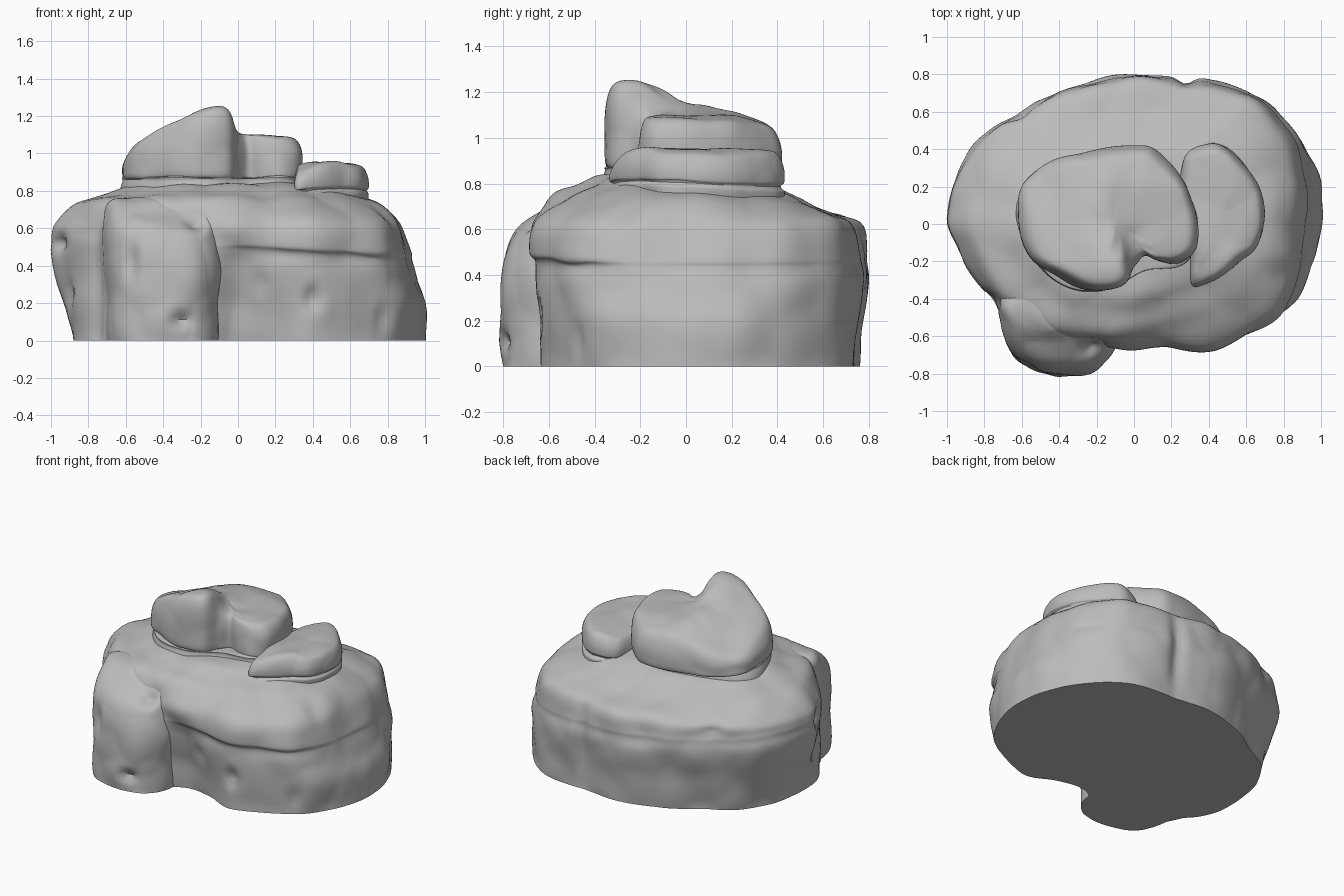
import bpy, bmesh, math
from mathutils import Vector, noise

if "Cube" in bpy.data.objects:
    bpy.data.objects.remove(bpy.data.objects["Cube"], do_unlink=True)

stone = bpy.data.materials.new("grey stone")
stone.use_nodes = True
GREY = (0.5, 0.5, 0.5, 1)
stone.diffuse_color = GREY
bsdf = stone.node_tree.nodes["Principled BSDF"]
bsdf.inputs["Base Color"].default_value = GREY
bsdf.inputs["Roughness"].default_value = 0.9

# Chipped hollows and clefts: x, y, z, horizontal radius, vertical radius, depth
CHIPS = [
    (-.22, -.70, .66, .06, .05, .05), (.40, -.66, .22, .05, .06, .05),
    (-.30, -.80, .11, .06, .04, .04), (.12, -.62, .30, .04, .05, .02),
    (.78, -.48, .12, .05, .08, .03), (-.58, -.76, .42, .05, .10, .03),
    (.28, .79, .40, .05, .50, .04), (-.78, -.42, .40, .05, .60, .03),
    (-.95, -.10, .52, .07, .05, .05), (-.92, -.16, .25, .06, .06, .03),
    (.80, -.28, .70, .07, .15, .03), (-.62, .60, .60, .07, .05, .03),
]


def spline(pts, i, t, closed):
    """Catmull-Rom point between pts[i] and pts[i + 1]."""
    n = len(pts)
    a, b, c, d = (pts[k % n if closed else min(max(k, 0), n - 1)] for k in range(i - 1, i + 3))
    return b + ((c - a) * t + (2 * a - 5 * b + 4 * c - d) * t * t + (3 * b - a - 3 * c + d) * t ** 3) / 2


def loft(name, rings, around=192, step=5, rough=.03):
    """Skin smooth closed rings, close both ends, then weather the surface."""
    n = len(rings[0])
    dense = []
    for ring in rings:
        dense.append([spline(ring, int(k * n / around), (k * n / around) % 1, True) for k in range(around)])
    bm = bmesh.new()
    rows = []
    for i in range(len(dense) - 1):
        for s in range(step + (i == len(dense) - 2)):
            rows.append([bm.verts.new(spline([r[k] for r in dense], i, s / step, False))
                         for k in range(around)])
    for lo, hi in zip(rows, rows[1:]):
        for k in range(around):
            m = (k + 1) % around
            bm.faces.new((lo[k], lo[m], hi[m], hi[k]))
    bm.faces.new(rows[0][::-1])
    tip = sum((v.co for v in rows[-1]), Vector()) / around
    top = bm.verts.new(tip)
    for k in range(around):
        bm.faces.new((rows[-1][k], rows[-1][(k + 1) % around], top))
    bmesh.ops.recalc_face_normals(bm, faces=bm.faces)
    bm.normal_update()

    # Chiselled facets, soft waviness and local chips
    moves = []
    for v in bm.verts:
        p = v.co
        cell = noise.voronoi(p * 4 + Vector((.3, .7, .1)))[0][0]
        push = rough * (.4 - cell) + .008 * noise.noise(p * 5)
        for x, y, z, r, rz, depth in CHIPS:
            d = ((p.x - x) ** 2 + (p.y - y) ** 2) / r ** 2 + ((p.z - z) / rz) ** 2
            push -= depth * math.exp(-d)
        moves.append(v.normal * push)
    for v, move in zip(bm.verts, moves):
        grounded = v.co.z < .002
        v.co += move
        v.co.z = 0 if grounded else max(v.co.z, .004)

    mesh = bpy.data.meshes.new(name)
    bm.to_mesh(mesh)
    bm.free()
    mesh.materials.append(stone)
    obj = bpy.data.objects.new(name, mesh)
    bpy.context.collection.objects.link(obj)
    bpy.ops.object.select_all(action='DESELECT')
    obj.select_set(True)
    bpy.context.view_layer.objects.active = obj
    bpy.ops.object.shade_smooth_by_angle(angle=math.radians(35))


def boulder(name, outline, floor, height, levels, rough=.03):
    """Stack scaled copies of an outline between a floor and a height surface."""
    c = Vector((sum(p[0] for p in outline), sum(p[1] for p in outline))) / len(outline)
    rings = []
    for s, t in levels:
        flat = [c + (Vector(p) - c) * s for p in outline]
        rings.append([Vector((p.x, p.y, floor(p.x, p.y) * (1 - t) + height(p.x, p.y) * t)) for p in flat])
    loft(name, rings, around=128, rough=rough)


# Main body: radii every 15 degrees, counter-clockwise from +x
ground = [1.0, 1.01, .99, .95, .85, .77, .76, .74, .74, .76, .83, .87,
          .88, .89, .87, .85, .72, .61, .53, .57, .73, .81, .91, .97]
belly = [.95, .98, .99, .96, .88, .82, .81, .80, .81, .85, .94, .98,
         1.0, .92, .87, .85, .74, .67, .60, .66, .77, .83, .92, .94]
shoulder = [.86, .89, .92, .91, .83, .77, .76, .75, .78, .83, .91, .95,
            .97, .90, .85, .80, .73, .68, .67, .67, .76, .82, .88, .88]
brow = [.76, .77, .79, .78, .69, .62, .60, .60, .63, .69, .78, .84,
        .87, .82, .78, .72, .66, .61, .57, .56, .59, .64, .70, .74]
low = [a * .55 + b * .45 + (.02 if k < 2 or k > 21 else 0) for k, (a, b) in enumerate(zip(ground, belly))]


def mid_ring(offset, front):
    """Ring between belly and shoulder, pushed in or out along the front right."""
    return [(a + b) / 2 + offset + (front if 18 <= k <= 22 else 0)
            for k, (a, b) in enumerate(zip(belly, shoulder))]


def polar_ring(radii, z, scale=1):
    ring = []
    for k, r in enumerate(radii):
        a = math.radians(15 * k)
        x, y = r * scale * math.cos(a), r * scale * math.sin(a)
        tilt = -.09 * max(0, y) + .02 * max(0, -y) * (x < .1) if z > .7 else 0
        wave = -.05 * x if .35 < z < .6 else 0
        ring.append(Vector((x, y, z + tilt + wave)))
    return ring


loft("rock_body", [
    polar_ring(ground, 0), polar_ring(low, .2), polar_ring(belly, .39),
    polar_ring(mid_ring(.012, -.01), .475), polar_ring(mid_ring(.008, .02), .52),
    polar_ring(shoulder, .63), polar_ring(brow, .74), polar_ring(brow, .79, .80),
    polar_ring(brow, .83, .62), polar_ring(brow, .85, .3)], rough=.025)

ROUND = [(.85, 0), (.98, .04), (1, .3), (.99, .62), (.94, .86), (.84, .97), (.6, 1), (.3, 1), (.05, 1)]

# Buttress bulging from the front, its top sloping back into the body
boulder("front_buttress",
        [(-.72, -.36), (-.71, -.53), (-.65, -.70), (-.52, -.79), (-.30, -.81),
         (-.17, -.75), (-.10, -.61), (-.12, -.38), (-.42, -.20)],
        lambda x, y: 0,
        lambda x, y: min(.77, .72 + .75 * (y + .58)),
        [(.96, 0), (.98, .2), (1, .45), (1, .7), (.96, .86), (.88, .95), (.7, 1), (.4, 1), (.05, 1)],
        rough=.03)


# Tall cap stone with a lower lobe on one side; the valley widens and fades backwards
def cap_top(x, y):
    main = 1.255 - .28 * max(0, y + .25) - .36 * max(0, -.15 - x)
    lobe = min(1.10, 1.13 - .15 * y)
    width = .12 + .6 * max(0, y + .2)
    t = min(1, max(0, (x - .04) / width + 1))
    t = t * t * (3 - 2 * t)
    return max(.99, main * (1 - t) + min(main, lobe) * t)


boulder("cap_stone",
        [(-.62, .04), (-.60, .22), (-.44, .34), (-.22, .39), (.04, .42), (.16, .35), (.28, .22),
         (.34, .04), (.33, -.13), (.25, -.20), (.14, -.20), (.06, -.17), (.01, -.23),
         (-.06, -.33), (-.22, -.36), (-.40, -.28), (-.56, -.18)],
        lambda x, y: .86 - .12 * max(0, y),
        cap_top, ROUND, rough=.02)

# Two-layer ledge stone beside the cap
boulder("side_ledge",
        [(.31, -.33), (.42, -.31), (.55, -.21), (.66, -.12), (.70, .02), (.67, .20),
         (.59, .32), (.50, .41), (.40, .43), (.27, .36), (.24, .10), (.30, -.16)],
        lambda x, y: .73 - .1 * max(0, y),
        lambda x, y: .96 - .04 * max(0, y) - .2 * max(0, x - .52) - .3 * max(0, .4 - x) - .2 * max(0, -.15 - y),
        [(.95, 0), (1, .1), (1.01, .3), (.96, .38), (1, .46), (.99, .7), (.92, .92), (.8, 1), (.5, 1), (.05, 1)],
        rough=.02)

# Thin slab wedged under the cap
boulder("under_slab",
        [(-.62, .02), (-.56, .20), (-.35, .30), (0, .36), (.26, .24), (.34, 0),
         (.28, -.20), (.05, -.26), (-.18, -.36), (-.45, -.28)],
        lambda x, y: .74 - .1 * max(0, y),
        lambda x, y: .875 - .12 * max(0, y),
        [(1.03, 0), (1.02, .5), (.99, .85), (.95, 1), (.5, 1), (.05, 1)], rough=.015)
